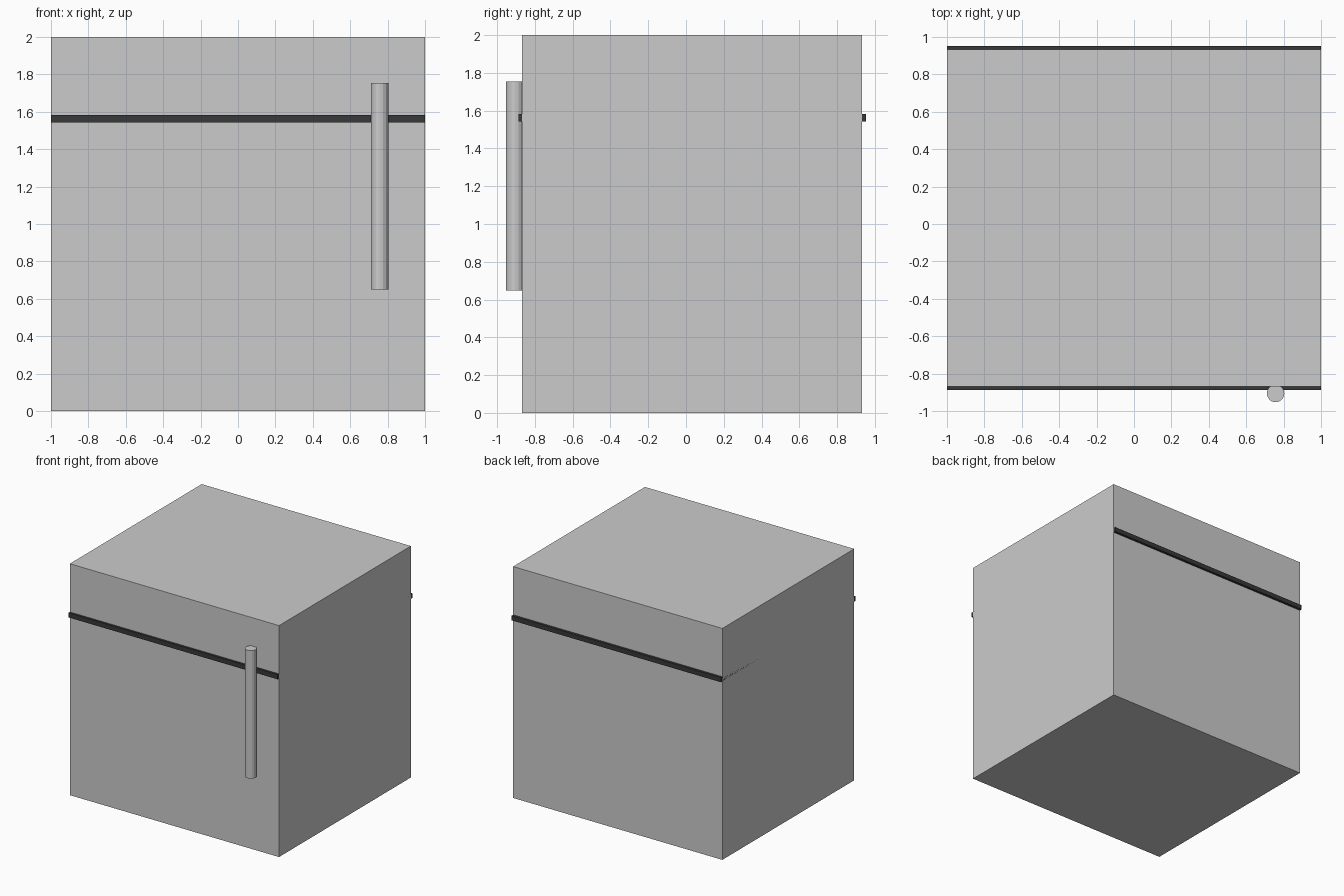
import bpy

if "Cube" in bpy.data.objects:
    bpy.data.objects.remove(bpy.data.objects["Cube"])


def material(name, value):
    m = bpy.data.materials.new(name)
    m.diffuse_color = (value, value, value, 1)
    m.use_nodes = True
    m.node_tree.nodes["Principled BSDF"].inputs["Base Color"].default_value = m.diffuse_color
    return m


def box(name, lo, hi, mat=None):
    centre = [(a + b) / 2 for a, b in zip(lo, hi)]
    bpy.ops.mesh.primitive_cube_add(size=1, location=centre)
    ob = bpy.context.object
    ob.name = name
    ob.scale = [b - a for a, b in zip(lo, hi)]
    bpy.ops.object.transform_apply(location=False, rotation=False, scale=True)
    if mat:
        ob.data.materials.append(mat)
    return ob


# Cabinet
box("cabinet", (-1, -0.868, 0), (1, 0.932, 2))

# Dark seam band, slightly deeper than the cabinet at front and back
box("seam_band", (-1, -0.887, 1.543), (1, 0.953, 1.583), material("dark_seam", 0.04))

# Vertical bar handle
bpy.ops.mesh.primitive_cylinder_add(vertices=16, radius=0.047, depth=1.106,
                                    location=(0.757, -0.906, 1.202))
handle = bpy.context.object
handle.name = "handle"
handle.data.materials.append(material("handle_metal", 0.55))
